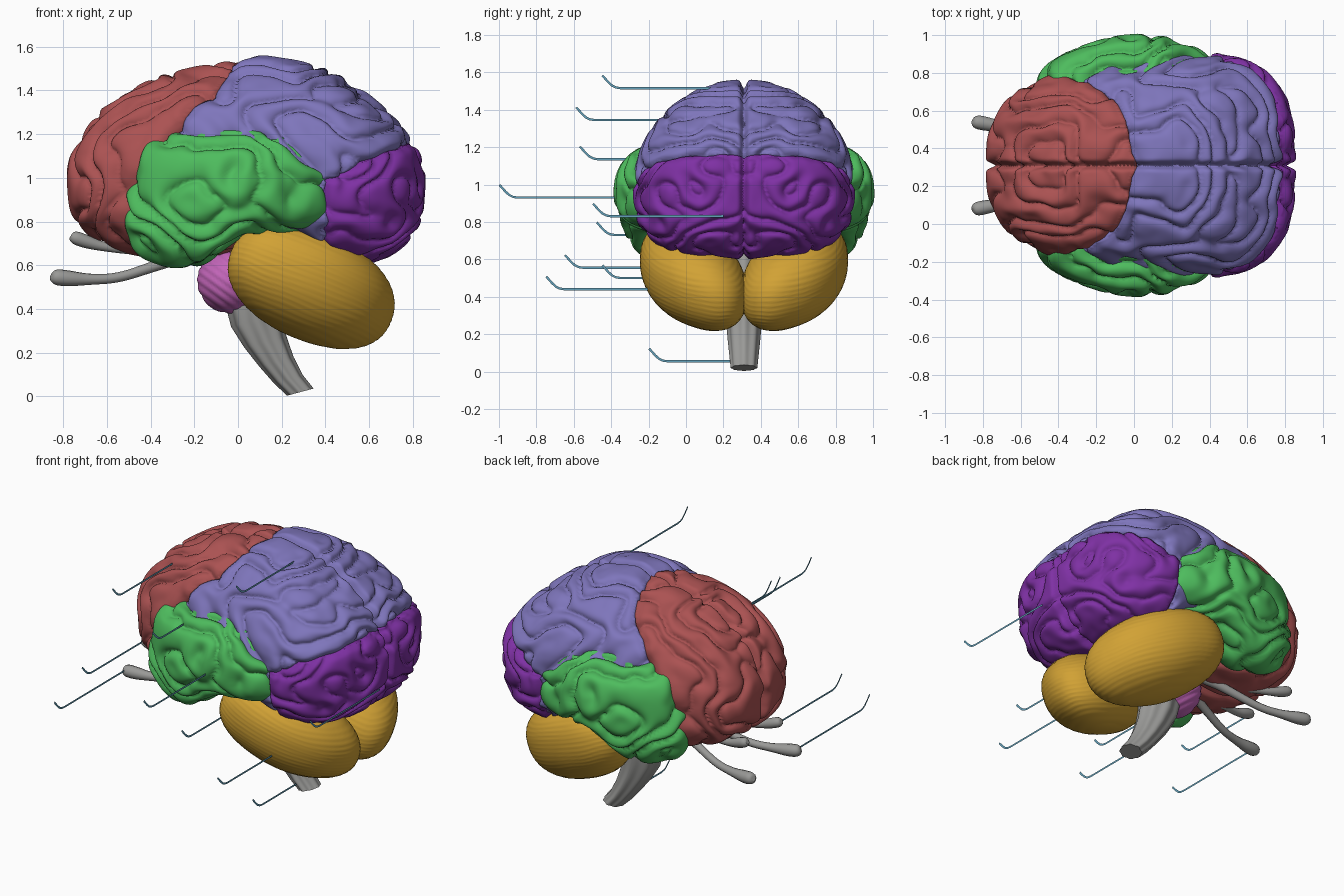
import bpy, bmesh, math
from mathutils import Vector, noise

if "Cube" in bpy.data.objects:
    bpy.data.objects.remove(bpy.data.objects["Cube"])

MID = 0.31  # y of the plane between the two halves


def material(name, rgb):
    m = bpy.data.materials.new(name)
    m.diffuse_color = (*rgb, 1)
    m.use_nodes = True
    m.node_tree.nodes["Principled BSDF"].inputs["Base Color"].default_value = m.diffuse_color
    return m


RED = material("muted red", (.41, .085, .085))
BLUE = material("lavender blue", (.21, .18, .50))
GREEN = material("leaf green", (.075, .50, .11))
PURPLE = material("deep purple", (.21, .03, .37))
GOLD = material("golden yellow", (.64, .36, .035))
PINK = material("orchid pink", (.54, .13, .48))
GREY = material("nerve grey", (.32, .32, .31))
STEEL = material("pointer blue", (.13, .36, .50))


def add(name, data, mat, y=MID):
    ob = bpy.data.objects.new(name, data)
    data.materials.append(mat)
    ob.location.y = y
    bpy.context.collection.objects.link(ob)
    return ob


def finish(bm, name, mat, mirror=True, y=MID):
    bmesh.ops.recalc_face_normals(bm, faces=bm.faces)
    for f in bm.faces:
        f.smooth = True
    me = bpy.data.meshes.new(name)
    bm.to_mesh(me)
    bm.free()
    ob = add(name, me, mat, y)
    if mirror:
        mod = ob.modifiers.new("mirror", 'MIRROR')
        mod.use_axis = (False, True, False)
    return ob


def smooth(a, b, x):
    t = max(0, min(1, (x - a) / (b - a)))
    return t * t * (3 - 2 * t)


def sphere(level):
    bm = bmesh.new()
    bmesh.ops.create_icosphere(bm, subdivisions=level, radius=1)
    return bm


def folds(p, axis, scale=1.0, seed=0.0):
    """Rounded winding ridges with narrow grooves, about -0.7 to 0.3."""
    q = Vector((p.x + seed, p.y, p.z))
    phase = 15 * scale * p.dot(Vector(axis).normalized()) + 6.5 * noise.noise(q * 3.6 * scale)
    phase += 1.1 * noise.noise(q * 9)
    return abs(math.sin(phase)) ** .6 - .7


# Cerebrum: one half dome, split into three lobes
def dome(d):
    u, v, w = d.x, max(d.y, 0), d.z
    n = 2 + 1.1 * smooth(.1, -.4, w)
    r = ((abs(u) ** 3 + v ** 3) ** (n / 3) + abs(w) ** n) ** (-1 / n)
    x = .03 + .79 * r * u
    high = .54 - .05 * smooth(.35, .8, x) - .03 * smooth(.1, -.1, x)
    low = .395 + .05 * x - .12 * math.exp(-((x - .13) / .25) ** 2)
    return Vector((x, r * v * (.545 + .105 * x), 1.0 + r * w * (high if w > 0 else low)))


def borders(p):
    wob = .025 * noise.noise(p * 7)
    front = (p.x - (p.z - 1.52) * .88) / 1.33 + wob
    back = (p.z - 1.0 - (p.x - .43) * .45) / 1.1 + wob
    return front, back


def lobe_of(p):
    front, back = borders(p)
    if back < 0 and p.x > .40:
        return "occipital_lobe"
    if front < 0 or (p.z < 1.1 and p.x < 0):
        return "frontal_lobe"
    return "parietal_lobe"


def cerebral_lobe(name, mat, axis, scale, swell):
    bm = sphere(7)
    bmesh.ops.delete(bm, geom=[v for v in bm.verts if v.co.y < -.02], context='VERTS')
    for v in bm.verts:
        v.co = dome(v.co)
    drop = [f for f in bm.faces if lobe_of(f.calc_center_median()) != name]
    bmesh.ops.delete(bm, geom=drop, context='FACES')
    # even out the stepped rim
    rim = [e for e in bm.edges if e.is_boundary]
    for _ in range(4):
        near = {}
        for e in rim:
            a, b = e.verts
            near.setdefault(a, []).append(b.co.copy())
            near.setdefault(b, []).append(a.co.copy())
        for v, cos in near.items():
            v.co = v.co.lerp(sum(cos, Vector()) / len(cos), .5)
    for v in bm.verts:
        p = v.co.copy()
        front, back = borders(p)
        gap = min(abs(front) if p.z > 1.1 else 1, abs(back) if p.x > .40 else 1)
        h = .042 / scale ** .5 * folds(p, axis, scale) + swell
        h -= .02 * math.exp(-(gap / .02) ** 2) + .05 * math.exp(-(p.y / .016) ** 2)
        out = (p - Vector((.03, 0, 1))).normalized()
        v.co = p + out * h
        v.co.y = max(v.co.y, 0)
    # fold the open rim inward so that the lobe has thickness
    new = bmesh.ops.extrude_edge_only(bm, edges=rim)["geom"]
    for v in new:
        if isinstance(v, bmesh.types.BMVert):
            v.co = v.co.lerp(Vector((.03, min(v.co.y, .1), 1)), .15)
    finish(bm, name, mat)


cerebral_lobe("frontal_lobe", RED, (.25, 1, -.35), 1.0, .012)
cerebral_lobe("parietal_lobe", BLUE, (.6, .5, -.6), 1.0, .012)
cerebral_lobe("occipital_lobe", PURPLE, (.2, .7, .7), 1.35, .028)


# Temporal lobe: rounded slab with a drooping front tip
def temporal(d):
    r = ((abs(d.x) ** 3.6 + abs(d.z) ** 3.6) ** (2.3 / 3.6) + abs(d.y) ** 2.3) ** (-1 / 2.3)
    p = d * r
    x = -.025 + .465 * p.x
    low = .19 + .16 * smooth(.08, -.2, x)
    high = .25 - .2 * max(0, x - .18) / .25
    z = .95 + (high if p.z > 0 else low) * p.z
    y = .42 + .255 * p.y * (1 - .25 * smooth(.05, -.5, x))
    return Vector((x + (.12 * (z - .9) if x < 0 else 0) * min(1, -x * 4), y, z))


bm = sphere(6)
for v in bm.verts:
    p = temporal(v.co)
    v.co = p + v.co * (.045 * folds(p, (.5, 0, 1), 1.0, 4) + .01)
finish(bm, "temporal_lobe", GREEN)

# Cerebellum: tilted eggs with fine horizontal leaves
bm = sphere(6)
tilt = math.radians(20)
for v in bm.verts:
    d = v.co * sum(abs(c) ** 2.25 for c in v.co) ** (-1 / 2.25)
    leaf = 1 + .007 * abs(math.sin(30 * d.z + 3 * d.y + 1.5 * noise.noise(d * 2)))
    a, c = .365 * d.x * leaf, .24 * d.z * leaf
    y = .27 + .285 * d.y * leaf
    v.co = (.335 + a * math.cos(tilt) + c * math.sin(tilt) - .38 * (y - .27), max(y, 0),
            .505 - a * math.sin(tilt) + c * math.cos(tilt) + .32 * (y - .27))
finish(bm, "cerebellum", GOLD)

# Pons: ribbed ball
bm = sphere(5)
for v in bm.verts:
    d = v.co.copy()
    k = 1 + .04 * (abs(math.sin(14 * (.6 * d.x + .8 * d.z))) - .5)
    v.co = (-.03 + .155 * d.x * k, .17 * d.y * k, .53 + .15 * d.z * k)
finish(bm, "pons", PINK, mirror=False)

# Brain stem: fluted loft, rings as x, z, x radius, y radius
bm = bmesh.new()
stem = [(.06, .72, .13, .12), (.07, .45, .125, .11), (.085, .35, .115, .10), (.125, .25, .095, .09),
        (.175, .16, .078, .082), (.23, .08, .066, .074), (.285, .02, .06, .068)]
rings, lean = [], math.radians(15)
for x, z, rx, ry in stem:
    ring = []
    for i in range(64):
        t = 2 * math.pi * i / 64
        k = 1 + .05 * math.cos(8 * t)
        o = rx * math.cos(t) * k
        ring.append(bm.verts.new((x + o * math.cos(lean), ry * math.sin(t) * k, z + o * math.sin(lean))))
    rings.append(ring)
for a, b in zip(rings, rings[1:]):
    for i in range(64):
        bm.faces.new((a[i], a[i - 1], b[i - 1], b[i]))
bm.faces.new(rings[0])
bm.faces.new(rings[-1])
ob = finish(bm, "brain_stem", GREY, mirror=False)
ob.data.polygons[len(ob.data.polygons) - 1].use_smooth = False


# Nerves: tapering tubes with bulb tips, points as x, y from middle, z, radius
def nerve(name, pts):
    for label, side in (("left", -1), ("right", 1)):
        cu = bpy.data.curves.new(name, 'CURVE')
        cu.dimensions = '3D'
        cu.bevel_depth = 1
        cu.bevel_resolution = 4
        cu.use_fill_caps = True
        sp = cu.splines.new('NURBS')
        sp.points.add(len(pts) - 1)
        for q, (x, y, z, r) in zip(sp.points, pts):
            q.co = (x, side * y, z, 1)
            q.radius = r
        sp.order_u = 3
        sp.use_endpoint_u = True
        sp.resolution_u = 6
        add(label + "_" + name, cu, GREY)


nerve("lower_nerve", [(-.855, .235, .55, .012), (-.85, .233, .548, .036), (-.78, .22, .54, .038),
                      (-.68, .2, .535, .024), (-.55, .17, .54, .022), (-.40, .13, .59, .024),
                      (-.25, .09, .64, .028), (-.05, .05, .66, .03)])
nerve("upper_nerve", [(-.765, .17, .735, .012), (-.76, .17, .732, .03), (-.70, .16, .71, .032),
                      (-.62, .15, .685, .02), (-.50, .12, .67, .02), (-.30, .08, .66, .024),
                      (-.10, .05, .66, .026)])


# Pointers: flat strips in the y-z plane with an upturned outer end
def pointer(name, x, inner, outer, z):
    path = [(inner, z), (outer + .10, z), (outer + .075, z + .004), (outer + .055, z + .014),
            (outer + .035, z + .032), (outer + .003, z + .068)]
    bm = bmesh.new()
    pairs = []
    for i, (y, h) in enumerate(path):
        a, b = path[max(i - 1, 0)], path[min(i + 1, len(path) - 1)]
        n = Vector((a[1] - b[1], b[0] - a[0])).normalized() * .006
        pairs.append([bm.verts.new((x, y + s * n.x, h + s * n.y)) for s in (-1, 1)])
    for p, q in zip(pairs, pairs[1:]):
        bm.faces.new((p[0], p[1], q[1], q[0]))
    finish(bm, name + "_pointer", STEEL, mirror=False, y=0)


for row in [("parietal", .30, .13, -.45, 1.515), ("frontal", -.465, .02, -.59, 1.345),
            ("temporal_top", -.20, -.25, -.57, 1.135), ("temporal", .04, -.36, -1.0, .93),
            ("occipital", .85, .20, -.50, .83), ("upper_nerve", -.755, .14, -.48, .73),
            ("lower_nerve", -.83, .09, -.65, .555), ("pons", -.08, .18, -.45, .50),
            ("cerebellum", .38, -.15, -.75, .44), ("brain_stem", .24, .25, -.20, .055)]:
    pointer(*row)
